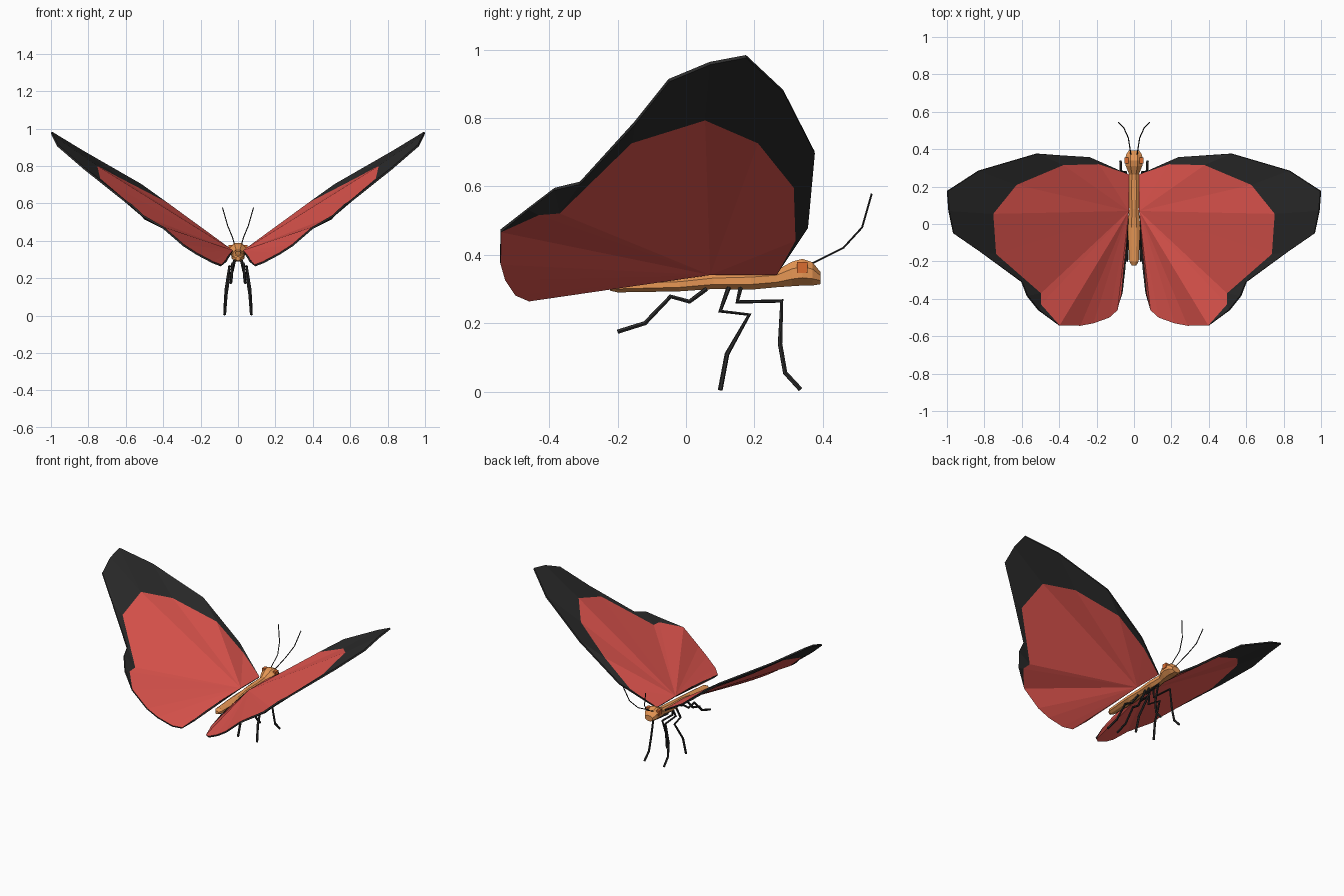
import bpy, bmesh, math
from mathutils import Vector

if "Cube" in bpy.data.objects:
    bpy.data.objects.remove(bpy.data.objects["Cube"])


def material(name, rgb):
    m = bpy.data.materials.new(name)
    m.diffuse_color = (*rgb, 1)
    m.use_nodes = True
    m.node_tree.nodes["Principled BSDF"].inputs["Base Color"].default_value = m.diffuse_color
    return m


RED = material("wing_red", (0.78, 0.095, 0.08))
BLACK = material("black", (0.025, 0.025, 0.025))
ORANGE = material("body_orange", (0.8, 0.31, 0.09))
EYE = material("eye_orange", (0.7, 0.15, 0.03))


def finish(bm, name, mats):
    bmesh.ops.recalc_face_normals(bm, faces=bm.faces)
    me = bpy.data.meshes.new(name)
    bm.to_mesh(me)
    bm.free()
    ob = bpy.data.objects.new(name, me)
    bpy.context.collection.objects.link(ob)
    for m in mats:
        me.materials.append(m)
    return ob


def tube(name, pts, radius, s):
    cu = bpy.data.curves.new(name, 'CURVE')
    cu.dimensions = '3D'
    cu.bevel_depth = radius
    cu.bevel_resolution = 1
    cu.use_fill_caps = True
    sp = cu.splines.new('POLY')
    sp.points.add(len(pts) - 1)
    for p, (x, y, z) in zip(sp.points, pts):
        p.co = (x * s, y, z, 1)
    sp.use_smooth = False
    cu.materials.append(BLACK)
    ob = bpy.data.objects.new(name, cu)
    bpy.context.collection.objects.link(ob)


# wing: red fan from the root, black band around its outer edge
HUB = (0.03, 0.07, 0.345)
ROOT = (0.03, 0.265, 0.345)
INNER = [(.19, .32, .445), (.38, .315, .60), (.63, .21, .73), (.755, .055, .797),
         (.74, -.16, .73), (.50, -.37, .525), (.50, -.43, .52)]
TIP = (.40, -.542, .47)
MARGIN = [(.29, -.543, .375), (.22, -.53, .33), (.135, -.50, .285), (.09, -.46, .268),
          (.064, -.37, .292), (.052, -.25, .315), (.04, -.13, .33)]
OUTER = [(.24, .357, .482), (.52, .376, .70), (.83, .285, .878), (.998, .176, .98),
         (.99, .07, .96), (.965, -.05, .91), (.82, -.15, .785), (.60, -.31, .61),
         (.57, -.385, .592), (.51, -.46, .535)]
PAIR = [0, 1, 2, 3, 3, 4, 4, 5, 5, 6]  # inner point facing each outer point


def wing(side, s):
    bm = bmesh.new()
    new = lambda p: bm.verts.new((p[0] * s, p[1], p[2]))
    hub, root, tip = new(HUB), new(ROOT), new(TIP)
    inner, margin, outer = ([new(p) for p in l] for l in (INNER, MARGIN, OUTER))
    fan = [root] + inner + [tip] + margin
    for a, b in zip(fan, fan[1:]):
        bm.faces.new((hub, a, b))
    a_side = [root] + [inner[i] for i in PAIR] + [tip]
    b_side = [root] + outer + [tip]
    for i in range(len(a_side) - 1):
        loop = list(dict.fromkeys((a_side[i], b_side[i], b_side[i + 1], a_side[i + 1])))
        bm.faces.new(loop).material_index = 1
    ob = finish(bm, side + "_wing", (RED, BLACK))
    mod = ob.modifiers.new("thickness", 'SOLIDIFY')
    mod.thickness = 0.01
    mod.offset = 0
    mod.material_offset_rim = 1


# body and head: octagonal loft of (y, half width, bottom, top)
SECTIONS = [(-.222, .012, .295, .315), (-.20, .025, .29, .325), (-.02, .034, .293, .333),
            (.08, .025, .30, .345), (.19, .034, .298, .35), (.265, .026, .305, .355),
            (.31, .044, .308, .38), (.34, .047, .31, .388), (.37, .043, .31, .378),
            (.393, .028, .314, .35)]
bm = bmesh.new()
rings = []
for y, w, lo, hi in SECTIONS:
    k = 1 / math.cos(math.pi / 8)
    angles = [math.pi / 8 + i * math.pi / 4 for i in range(8)]
    rings.append([bm.verts.new((w * k * math.cos(a), y,
                                (lo + hi) / 2 + (hi - lo) / 2 * k * math.sin(a)))
                  for a in angles])
for r, q in zip(rings, rings[1:]):
    for i in range(8):
        j = (i + 1) % 8
        bm.faces.new((r[i], r[j], q[j], q[i]))
bm.faces.new(rings[0])
bm.faces.new(rings[-1])
finish(bm, "body", (ORANGE,))

# legs and antennae, right side
LEGS = {
    "front": [(.015, .16, .305), (.03, .15, .262), (.045, .28, .265), (.065, .275, .14),
              (.07, .29, .055), (.072, .335, .006)],
    "middle": [(.015, .125, .305), (.03, .10, .235), (.045, .185, .225), (.062, .12, .11),
               (.07, .10, .004)],
    "hind": [(.015, .06, .30), (.025, .01, .263), (.03, -.045, .278), (.035, -.12, .20),
             (.038, -.20, .175)],
}
ANTENNA = [(.015, .36, .37), (.03, .46, .42), (.055, .515, .48), (.083, .543, .578)]

for side, s in (("right", 1), ("left", -1)):
    wing(side, s)
    for name, pts in LEGS.items():
        tube(f"{side}_{name}_leg", pts, 0.007, s)
    tube(side + "_antenna", ANTENNA, 0.003, s)
    # eye
    bm = bmesh.new()
    bmesh.ops.create_cube(bm, size=1)
    bmesh.ops.scale(bm, vec=Vector((.02, .032, .032)), verts=bm.verts)
    bmesh.ops.translate(bm, vec=Vector((.04 * s, .34, .363)), verts=bm.verts)
    finish(bm, side + "_eye", (EYE,))
